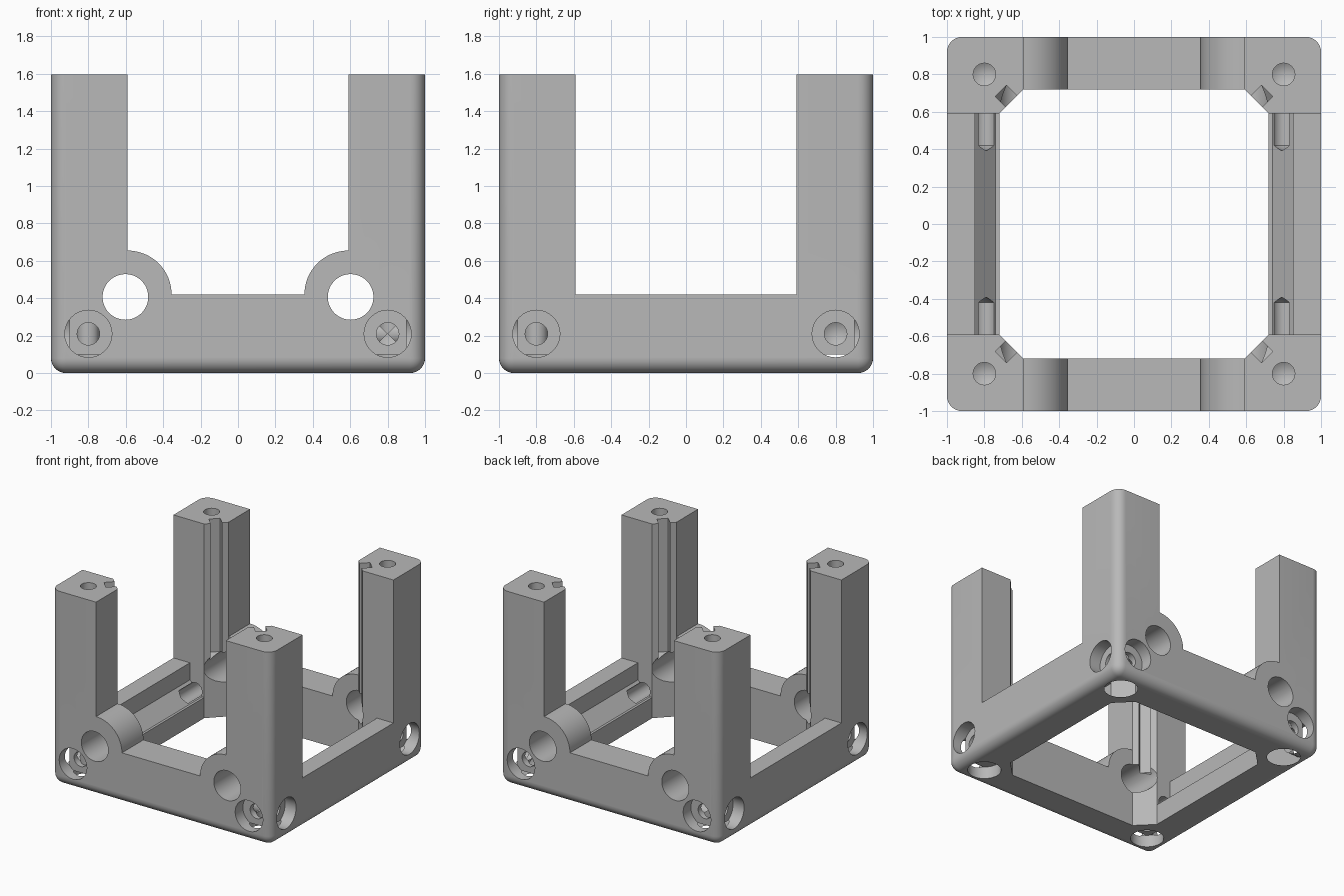
import bpy, bmesh
from math import sin, cos, pi, radians
from mathutils import Matrix, Vector

H, RAIL, INNER, OPEN, BOLT, BOLT_Z = 1.595, 0.42, 0.59, 0.72, 0.8, 0.21

if "Cube" in bpy.data.objects:
    bpy.data.objects.remove(bpy.data.objects["Cube"])

grey = bpy.data.materials.new("plain grey")
grey.use_nodes = True
colour = (0.48, 0.48, 0.48, 1)
grey.diffuse_color = colour
grey.node_tree.nodes["Principled BSDF"].inputs["Base Color"].default_value = colour


def make_object(name, bm):
    bmesh.ops.recalc_face_normals(bm, faces=bm.faces[:])
    mesh = bpy.data.meshes.new(name)
    bm.to_mesh(mesh)
    bm.free()
    mesh.materials.append(grey)
    obj = bpy.data.objects.new(name, mesh)
    bpy.context.collection.objects.link(obj)
    return obj


def prism(name, points, place, low, high):
    """Extrude a profile; place(u, v, w) maps it to space."""
    bm = bmesh.new()
    rings = [[bm.verts.new(place(u, v, w)) for u, v in points] for w in (low, high)]
    bm.faces.new(rings[0])
    bm.faces.new(rings[1])
    n = len(points)
    for i in range(n):
        j = (i + 1) % n
        bm.faces.new((rings[0][i], rings[0][j], rings[1][j], rings[1][i]))
    return make_object(name, bm)


def drill(name, profile, origin, direction, sides=32):
    """Lathe (radius, depth) pairs ending in a point, drilled into the body."""
    bm = bmesh.new()
    rings = [[bm.verts.new((r * cos(2 * pi * i / sides), r * sin(2 * pi * i / sides), d))
              for i in range(sides)] for r, d in profile[:-1]]
    tip = bm.verts.new((0, 0, profile[-1][1]))
    bm.faces.new(rings[0])
    for i in range(sides):
        j = (i + 1) % sides
        for a, b in zip(rings, rings[1:]):
            bm.faces.new((a[i], a[j], b[j], b[i]))
        bm.faces.new((rings[-1][i], rings[-1][j], tip))
    turn = Vector((0, 0, 1)).rotation_difference(Vector(direction)).to_matrix().to_4x4()
    bmesh.ops.transform(bm, matrix=Matrix.Translation(origin) @ turn, verts=bm.verts[:])
    return make_object(name, bm)


def along_x(u, v, w): return (w, u, v)
def along_y(u, v, w): return (u, w, v)
def along_z(u, v, w): return (u, v, w)


# Solid block with rounded uprights and rounded bottom edges
bm = bmesh.new()
bmesh.ops.create_cube(bm, size=1)
bmesh.ops.transform(bm, matrix=Matrix.Translation((0, 0, H / 2)) @ Matrix.Diagonal((2, 2, H, 1)),
                    verts=bm.verts[:])
edges = [e for e in bm.edges if any(v.co.z < 0.1 for v in e.verts)]
bmesh.ops.bevel(bm, geom=edges, offset=0.08, segments=8, profile=0.5, affect='EDGES')
body = make_object("corner_post_frame", bm)

cutters = []

# Eight-sided opening through the middle
octagon = [(INNER, OPEN), (OPEN, INNER), (OPEN, -INNER), (INNER, -OPEN)]
octagon += [(-x, -y) for x, y in octagon]
cutters.append(prism("opening_cutter", octagon, along_z, -0.5, 2))

# Side gaps between the posts
gap = [(-INNER, RAIL), (INNER, RAIL), (INNER, 2), (-INNER, 2)]
cutters.append(prism("side_gap_cutter", gap, along_x, -1.5, 1.5))

# Front and back gaps, leaving quarter-round lugs beside the posts
lug = 0.235
arc = [(INNER - lug * cos(a), RAIL + lug * sin(a)) for a in (pi / 2 * i / 16 for i in range(17))]
half = arc + [(INNER, 2)]
gap = half + [(-x, z) for x, z in reversed(half)]
cutters.append(prism("lug_gap_cutter", gap, along_y, -1.5, 1.5))

# Stepped grooves with a slope inside the side rails
groove = [(0.85, 0.6), (0.85, 0.28), (0.74, 0.17), (0.5, 0.17), (0.5, 0.6)]
for s in (-1, 1):
    cutters.append(prism("rail_groove_cutter", [(s * x, z) for x, z in groove],
                         along_y, -INNER, INNER))
    # Large holes through the lugs, front to back
    ring = [(s * 0.602 + 0.122 * cos(2 * pi * i / 48), 0.407 + 0.122 * sin(2 * pi * i / 48))
            for i in range(48)]
    cutters.append(prism("lug_hole_cutter", ring, along_y, -1.5, 1.5))

# Counterbored bolt holes from three sides, top holes and slots at each corner
bolt = [(0.126, -0.1), (0.126, 0.1), (0.06, 0.1), (0.06, 0.58), (0, 0.615)]
pilot = [(0.06, -0.1), (0.06, 0.4), (0, 0.435)]
for sx in (-1, 1):
    for sy in (-1, 1):
        x, y = sx * BOLT, sy * BOLT
        cutters.append(drill("front_bolt_cutter", bolt, (x, sy, BOLT_Z), (0, -sy, 0)))
        cutters.append(drill("side_bolt_cutter", bolt, (sx, y, BOLT_Z), (-sx, 0, 0)))
        cutters.append(drill("bottom_bolt_cutter", bolt, (x, y, 0), (0, 0, 1)))
        cutters.append(drill("top_hole_cutter", pilot, (x, y, H), (0, 0, -1)))
        # Slot in the post's inner chamfer with a sloped floor
        mid = (INNER + OPEN) / 2
        out = Vector((sx, sy, 0)).normalized()
        across = Vector((-sy, sx, 0)).normalized()
        base = Vector((sx * mid, sy * mid, 0))
        slot = [(-0.05, 0.37), (0.08, 0.5), (0.08, 2), (-0.05, 2)]
        cutters.append(prism("post_slot_cutter", slot,
                             lambda u, v, w: base + out * u + across * w + Vector((0, 0, v)),
                             -0.043, 0.043))

# Carve the block and discard the cutters
bpy.context.view_layer.objects.active = body
for cutter in cutters:
    cutter.hide_render = True
    mod = body.modifiers.new("cut", 'BOOLEAN')
    mod.operation = 'DIFFERENCE'
    mod.solver = 'EXACT'
    mod.object = cutter
    bpy.ops.object.modifier_apply(modifier=mod.name)
    bpy.data.objects.remove(cutter)

bpy.ops.object.select_all(action='DESELECT')
body.select_set(True)
bpy.ops.object.shade_smooth_by_angle(angle=radians(30))
